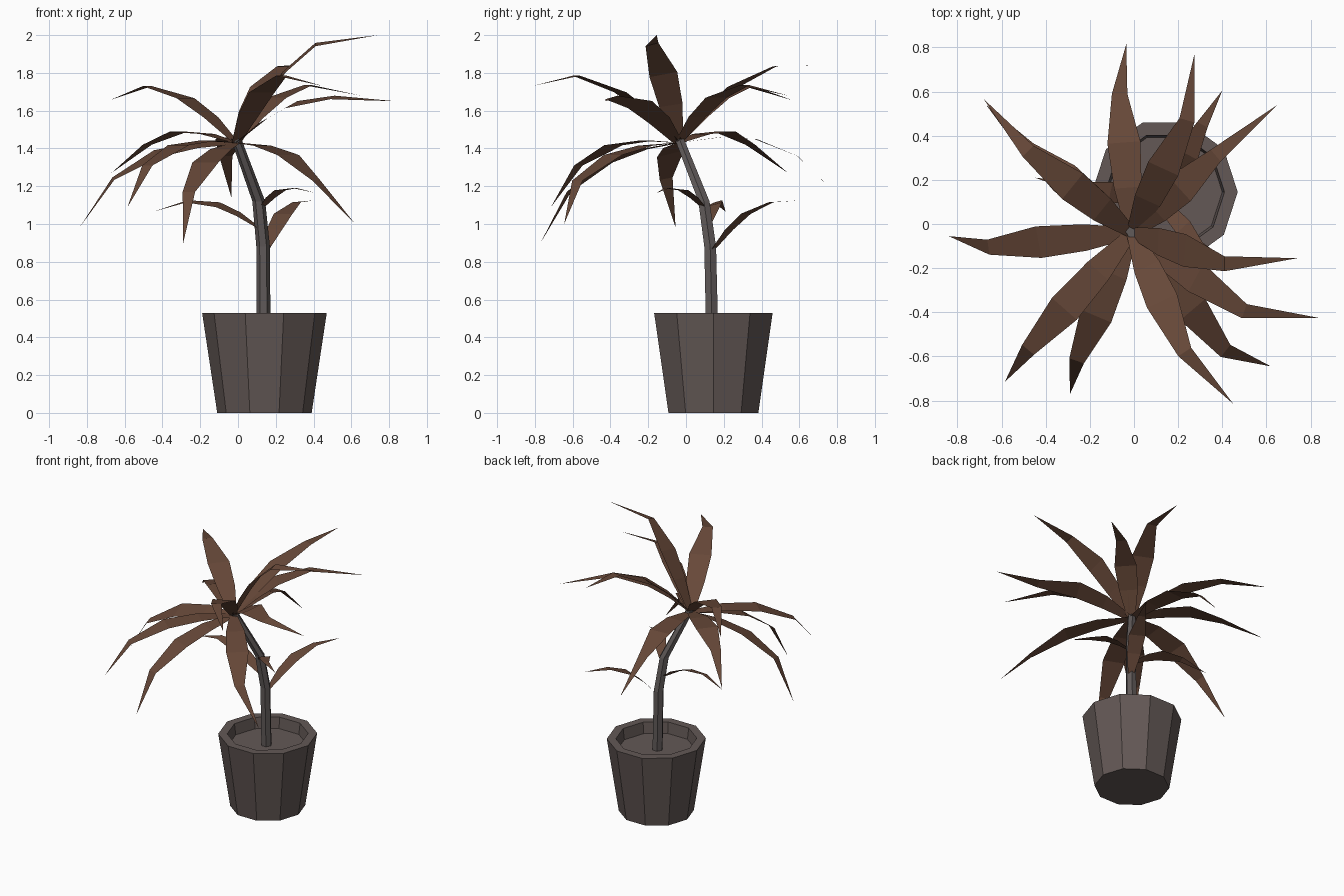
import bpy, bmesh, math
from mathutils import Vector, Matrix

if "Cube" in bpy.data.objects:
    bpy.data.objects.remove(bpy.data.objects["Cube"])


def material(name, rgb):
    m = bpy.data.materials.new(name)
    m.diffuse_color = (*rgb, 1)
    m.use_nodes = True
    m.node_tree.nodes["Principled BSDF"].inputs["Base Color"].default_value = m.diffuse_color
    return m


LEAF = material("brown leaf", (0.135, 0.065, 0.040))
POT = material("grey brown clay", (0.125, 0.098, 0.092))
STEM = material("grey stem", (0.120, 0.104, 0.102))
UP = Vector((0, 0, 1))


def finish(name, bm, mat):
    me = bpy.data.meshes.new(name)
    bm.to_mesh(me)
    bm.free()
    me.materials.append(mat)
    ob = bpy.data.objects.new(name, me)
    bpy.context.collection.objects.link(ob)


def loft(name, rings, sides, mat):
    """Closed faceted body through horizontal rings of (x, y, z, radius)."""
    bm = bmesh.new()
    loops = []
    for x, y, z, r in rings:
        angles = [2 * math.pi * i / sides for i in range(sides)]
        loops.append([bm.verts.new((x + r * math.cos(a), y + r * math.sin(a), z))
                      for a in angles])
    for a, b in zip(loops, loops[1:]):
        for i in range(sides):
            j = (i + 1) % sides
            bm.faces.new((a[i], a[j], b[j], b[i]))
    bm.faces.new(loops[0][::-1])
    bm.faces.new(loops[-1])
    bmesh.ops.recalc_face_normals(bm, faces=bm.faces)
    finish(name, bm, mat)


def leaf(name, base, bend, tip, size=1.0):
    """Flat blade arching from base to the bend, then tapering to the tip."""
    base, bend, tip = Vector(base), Vector(bend), Vector(tip)
    span = tip - base
    f = 0.57 if bend.z > base.z else 0.65
    pts = [base,
           base.lerp(bend, f / 2) + UP * 0.05 * size,
           base.lerp(bend, f) + UP * 0.065 * size,
           bend, tip]
    # sideways leaves tilt slightly towards the front
    roll = math.copysign(0.27, span.x) if abs(span.x) > 2 * abs(span.y) else 0
    bm = bmesh.new()
    pairs = []
    for i, w in enumerate((0.05, 0.125, 0.15, 0.07)):
        t = (pts[i + 1] - pts[max(i - 1, 0)]).normalized()
        side = (t + span * 0.3).cross(UP).normalized()
        side = Matrix.Rotation(roll, 3, t) @ side
        pairs.append([bm.verts.new(pts[i] + side * s * w * size / 2) for s in (-1, 1)])
    for a, b in zip(pairs, pairs[1:]):
        bm.faces.new((a[0], a[1], b[1], b[0]))
    bm.faces.new((*pairs[-1], bm.verts.new(tip)))
    finish(name, bm, LEAF)


# Pot with rim, inner wall and soil surface
cx, cy = 0.14, 0.145
loft("pot", [(cx, cy, 0, 0.25), (cx, cy, 0.53, 0.33),
             (cx, cy, 0.53, 0.27), (cx, cy, 0.45, 0.26)], 10, POT)

# Bent trunk
loft("trunk", [(0.135, 0.138, 0.44, 0.037), (0.133, 0.128, 0.88, 0.036),
               (0.11, 0.095, 1.12, 0.034), (-0.01, -0.035, 1.45, 0.028)], 6, STEM)

# Crown leaves: bend point and tip of each
crown = [
    ((-.065, .59, 1.36), (-.035, .815, 1.14)),
    ((.24, .47, 1.835), (.275, .775, 1.84)),
    ((.37, .31, 1.735), (.65, .54, 1.68)),
    ((.41, -.18, 1.95), (.74, -.155, 2)),
    ((.5, -.395, 1.67), (.835, -.425, 1.65)),
    ((.415, -.575, 1.23), (.62, -.645, 1)),
    ((.23, -.58, 1.785), (.45, -.815, 1.73)),
    ((-.26, -.62, 1.17), (-.29, -.77, .9)),
    ((-.48, -.57, 1.31), (-.585, -.715, 1.09)),
    ((-.66, -.105, 1.24), (-.84, -.055, .98)),
    ((-.48, .33, 1.73), (-.68, .565, 1.655)),
    ((-.48, .34, 1.42), (-.67, .54, 1.27)),
]
for n, (bend, tip) in enumerate(crown):
    leaf(f"crown_leaf_{n + 1}", (-.01, -.04, 1.43), bend, tip)

# Small leaves growing from the trunk
leaf("stem_leaf_back", (.145, .14, .86), (.31, .45, 1.115), (.4, .605, 1.125), 0.75)
leaf("stem_leaf_left", (.11, .11, .98), (-.27, .17, 1.12), (-.45, .21, 1.065), 0.65)
leaf("stem_leaf_right", (.12, .1, 1.08), (.3, -.1, 1.19), (.41, -.155, 1.165), 0.55)
